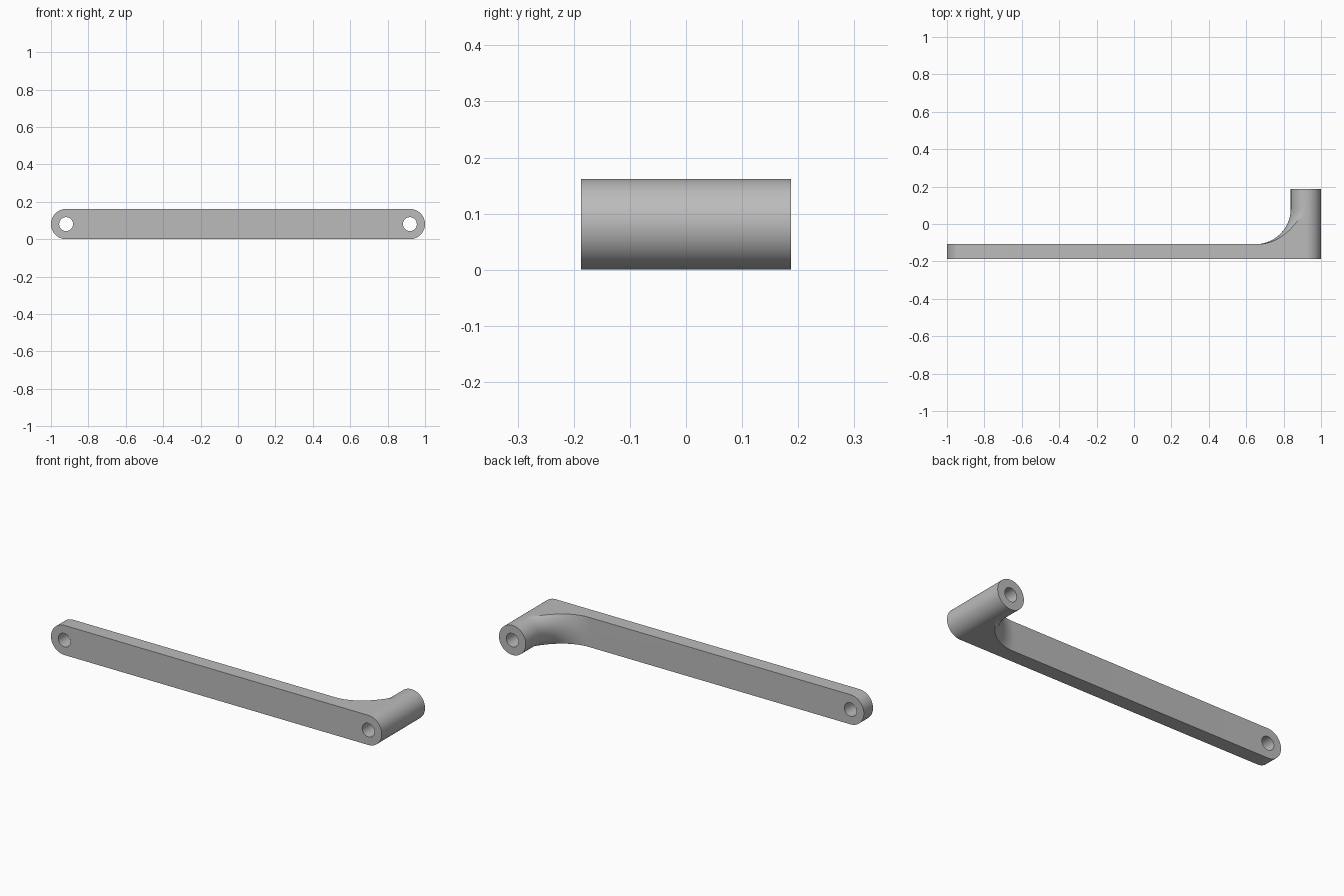
import bpy, bmesh, math

cube = bpy.data.objects.get("Cube")
if cube:
    bpy.data.objects.remove(cube)

HALF = 0.081        # half height of the bar, radius of the boss
HOLE = 0.037
END = 1 - HALF      # x of the pin holes
FRONT, PLATE, BACK = -0.187, -0.108, 0.187
FILLET = 0.19
N = 32

bm = bmesh.new()


def loop(side, radius, reach, y):
    """Half circle outwards, closed by an arc of radius reach inwards."""
    heights = [-math.pi / 2 + math.pi * k / N for k in range(N + 1)]
    outer = [(radius * math.cos(a), radius * math.sin(a)) for a in heights]
    inner = [(-math.sqrt(max(reach ** 2 - z ** 2, 0)), z) for _, z in reversed(outer)]
    return [bm.verts.new((side * (END + x), y, HALF + z)) for x, z in outer + inner]


def bridge(a, b):
    for i in range(len(a)):
        j = (i + 1) % len(a)
        bm.faces.new((a[i], a[j], b[j], b[i]))


# Two eye ends; the left end of the model carries the boss with its flared root
wide = HALF + FILLET
ends = {}
for side in (1, -1):
    front = loop(side, HALF, wide, FRONT)
    back = loop(side, HALF, wide, PLATE)
    ends[side] = (front, back)
    for i in range(N):                       # rounded rim
        bm.faces.new((front[i], front[i + 1], back[i + 1], back[i]))
    for i in (N, 2 * N + 1):                 # flat top and bottom
        j = (i + 1) % len(front)
        bm.faces.new((front[i], front[j], back[j], back[i]))
    last, far = back, PLATE
    if side == 1:
        steps = 20
        for k in range(1, steps + 1):
            a = math.pi / 2 * k / steps
            ring = loop(side, HALF, HALF + FILLET * (1 - math.sin(a)),
                        PLATE + FILLET * (1 - math.cos(a)))
            bridge(last, ring)
            last = ring
        ring = loop(side, HALF, HALF, BACK)
        bridge(last, ring)
        last, far = ring, BACK
    bore_front = loop(side, HOLE, HOLE, FRONT)
    bore_back = loop(side, HOLE, HOLE, far)
    bridge(front, bore_front)
    bridge(bore_front, bore_back)
    bridge(bore_back, last)

# Straight bar between the two ends
inner = [[e[N + 1:] for e in ends[s]] for s in (1, -1)]
(rf, rb), (lf, lb) = inner
bm.faces.new(rf + lf[::-1])
bm.faces.new(rb + lb[::-1])
for k in (0, -1):
    bm.faces.new((rf[k], lf[k], lb[k], rb[k]))

bmesh.ops.remove_doubles(bm, verts=bm.verts[:], dist=1e-5)
bmesh.ops.recalc_face_normals(bm, faces=bm.faces[:])
mesh = bpy.data.meshes.new("lever_arm")
bm.to_mesh(mesh)
bm.free()
arm = bpy.data.objects.new("lever_arm", mesh)
bpy.context.collection.objects.link(arm)

# Plain grey metal
grey = bpy.data.materials.new("plain_grey")
grey.use_nodes = True
colour = (0.5, 0.5, 0.5, 1)
grey.diffuse_color = colour
grey.node_tree.nodes["Principled BSDF"].inputs["Base Color"].default_value = colour
mesh.materials.append(grey)

bpy.ops.object.select_all(action='DESELECT')
arm.select_set(True)
bpy.context.view_layer.objects.active = arm
bpy.ops.object.shade_smooth_by_angle(angle=math.radians(25))
